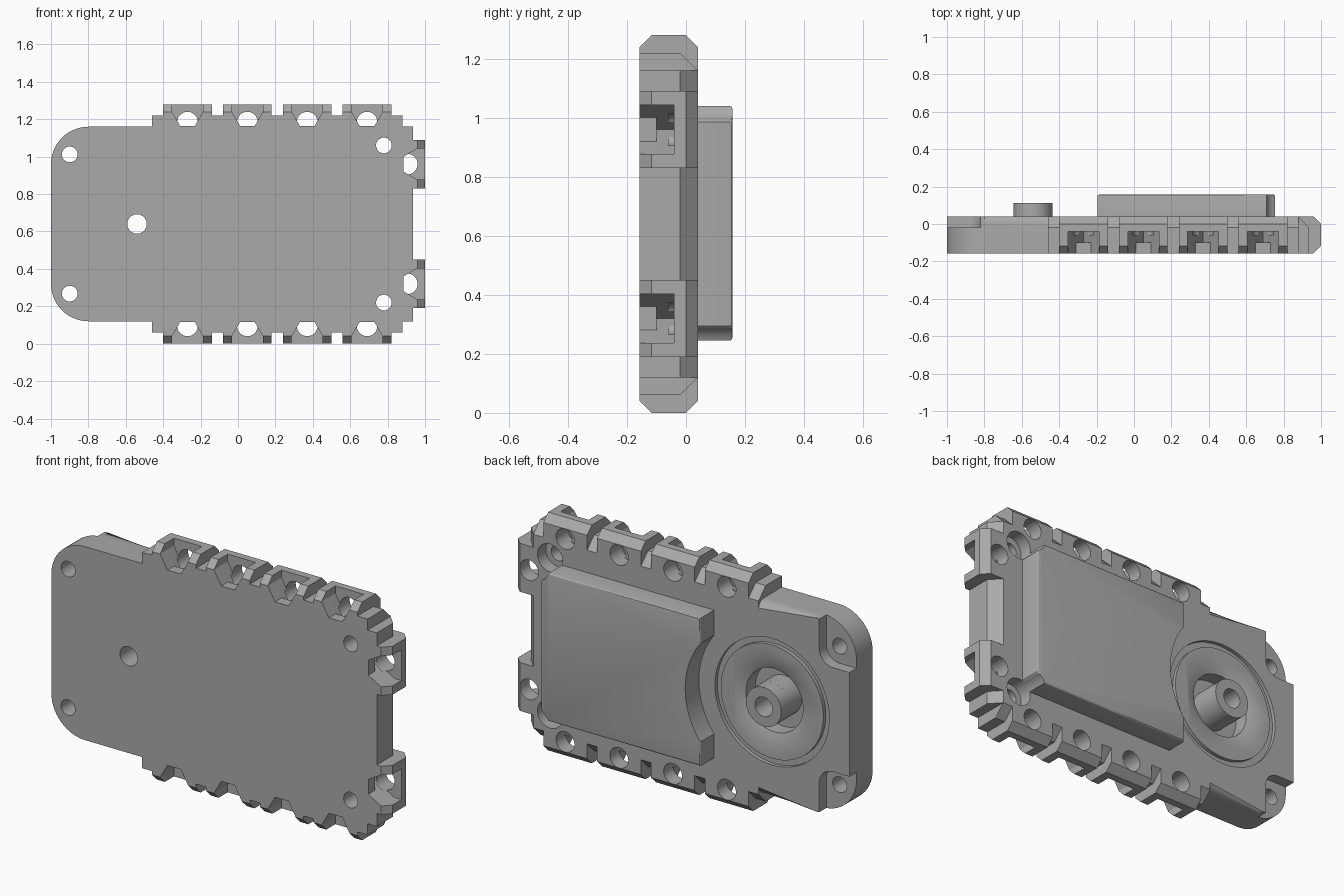
import bpy, bmesh, math

if "Cube" in bpy.data.objects:
    bpy.data.objects.remove(bpy.data.objects["Cube"], do_unlink=True)

FRONT, BACK, TOP, MID = -0.157, 0.04, 1.28, 0.64

grey = bpy.data.materials.new("plain_grey")
grey.use_nodes = True
grey.diffuse_color = (0.4, 0.4, 0.4, 1)
grey.node_tree.nodes["Principled BSDF"].inputs["Base Color"].default_value = (0.4, 0.4, 0.4, 1)


def to_object(name, bm):
    bmesh.ops.recalc_face_normals(bm, faces=bm.faces)
    mesh = bpy.data.meshes.new(name)
    bm.to_mesh(mesh)
    bm.free()
    mesh.materials.append(grey)
    obj = bpy.data.objects.new(name, mesh)
    bpy.context.collection.objects.link(obj)
    return obj


def prism(name, profile, start, end, place, bevel=None):
    """Extrude a 2D profile; place(a, b, depth) gives the 3D point."""
    bm = bmesh.new()
    rings = [[bm.verts.new(place(a, b, d)) for a, b in profile] for d in (start, end)]
    bm.faces.new(rings[0])
    bm.faces.new(rings[1][::-1])
    n = len(profile)
    for i in range(n):
        j = (i + 1) % n
        bm.faces.new((rings[0][i], rings[0][j], rings[1][j], rings[1][i]))
    if bevel:
        width, segments, keep = bevel
        rim = set(rings[1])
        edges = [e for e in bm.edges if set(e.verts) <= rim
                 and keep((e.verts[0].co + e.verts[1].co) / 2)]
        bmesh.ops.bevel(bm, geom=edges, offset=width, segments=segments,
                        profile=0.5, affect='EDGES')
    return to_object(name, bm)


def along_y(a, b, d):
    return (a, d, b)


def circle(x, z, r, n=48):
    return [(x + r * math.cos(2 * math.pi * i / n), z + r * math.sin(2 * math.pi * i / n))
            for i in range(n)]


def cylinder(name, x, z, r, start, end, n=48):
    return prism(name, circle(x, z, r, n), start, end, along_y)


def arc(x, z, r, first, last, n=14):
    return [(x + r * math.cos(math.radians(first + (last - first) * i / n)),
             z + r * math.sin(math.radians(first + (last - first) * i / n)))
            for i in range(n + 1)]


def lathe(name, profile, x, z, n=64):
    """Closed (radius, depth) profile turned around the y axis."""
    bm = bmesh.new()
    rings = []
    for i in range(n):
        t = 2 * math.pi * i / n
        rings.append([bm.verts.new((x + r * math.cos(t), y, z + r * math.sin(t)))
                      for r, y in profile])
    for i in range(n):
        a, b = rings[i], rings[(i + 1) % n]
        for k in range(len(profile)):
            m = (k + 1) % len(profile)
            bm.faces.new((a[k], a[m], b[m], b[k]))
    return to_object(name, bm)


def combine(target, others, operation):
    for other in others:
        mod = target.modifiers.new("cut", 'BOOLEAN')
        mod.operation = operation
        mod.solver = 'EXACT'
        mod.object = other
    bpy.context.view_layer.update()
    deps = bpy.context.evaluated_depsgraph_get()
    mesh = bpy.data.meshes.new_from_object(target.evaluated_get(deps))
    target.modifiers.clear()
    target.data = mesh
    for other in others:
        bpy.data.objects.remove(other, do_unlink=True)


# Main block with a chamfered back edge
block_profile = [(FRONT, 0.06), (-0.02, 0.06), (BACK, 0.12),
                 (BACK, TOP - 0.12), (-0.02, TOP - 0.06), (FRONT, TOP - 0.06)]
body = prism("case_body", block_profile, -0.46, 0.88, lambda a, b, d: (d, a, b))
adds, cuts = [], []

# End block towards +x
end_profile = [(0.5, FRONT), (0.935, FRONT), (0.935, -0.02), (0.88, BACK), (0.5, BACK)]
adds.append(prism("end_block", end_profile, 0.12, TOP - 0.12, lambda a, b, d: (a, b, d)))

# Rounded end towards -x, filleted around the back
outline = ([(-0.4, TOP - 0.12)] + arc(-0.8, TOP - 0.32, 0.2, 90, 180)
           + arc(-0.8, 0.32, 0.2, 180, 270) + [(-0.4, 0.12)])
adds.append(prism("rounded_end", outline, FRONT, BACK, along_y,
                  (0.045, 6, lambda c: c.x < -0.41)))

# Lugs with undercut pockets and through holes on three edges
sides = [(lambda u, y, v, c=c: (c + u, y, TOP + v)) for c in (-0.27, 0.05, 0.37, 0.69)]
sides += [(lambda u, y, v, c=c: (c + u, y, -v)) for c in (-0.27, 0.05, 0.37, 0.69)]
sides += [(lambda u, y, v, c=c: (1 + v, y, c + u)) for c in (0.32, 0.96)]
lug_profile = [(FRONT, -0.2), (FRONT, -0.04), (-0.117, 0), (0, 0), (BACK, -0.04), (BACK, -0.2)]
pocket = [(-0.083, 0.05), (-0.083, -0.04), (-0.04, -0.115),
          (0.04, -0.115), (0.083, -0.04), (0.083, 0.05)]
undercut = [(-0.083, 0.05), (-0.083, -0.04), (0, -0.19), (0.083, -0.04), (0.083, 0.05)]
for side in sides:
    def across(a, b, d, side=side):
        return side(a, d, b)
    adds.append(prism("lug", lug_profile, -0.13, 0.13, lambda a, b, d, side=side: side(d, a, b)))
    cuts.append(prism("pocket", pocket, -0.3, -0.09, across))
    cuts.append(prism("undercut", undercut, -0.1, -0.04, across))
    cuts.append(prism("lug_hole", circle(0, -0.095, 0.055, 32), -0.06, 0.2, across))

# Raised back cover, notched around the wheel seat
cover_outline = [(-0.195, 0.245), (0.715, 0.245), (0.755, 0.295),
                 (0.755, 0.985), (0.715, 1.04), (-0.195, 1.04)]
cover = prism("back_cover", cover_outline, 0, 0.157, along_y, (0.01, 3, lambda c: True))
combine(cover, [cylinder("notch", -0.54, MID, 0.435, -0.1, 0.3, 96)], 'DIFFERENCE')
adds.append(cover)

# Wheel seat: outer groove and dished centre
cuts.append(lathe("groove", [(0.305, 0.02), (0.34, 0.02), (0.34, 0.1), (0.305, 0.1)], -0.54, MID))
cuts.append(lathe("dish", [(0.105, -0.06), (0.17, -0.06), (0.17, 0.02),
                           (0.225, BACK), (0.225, 0.1), (0.105, 0.1)], -0.54, MID))

# Screw holes, with corner recesses at one end and counterbores at the other
for flip in (False, True):
    def mirrored(a, b, d, flip=flip):
        return (a, d, TOP - b if flip else b)
    recess = [(-1.1, 1.3), (-1.1, 0.92)] + arc(-0.9, 1.0, 0.08, 270, 360, 8) + [(-0.82, 1.3)]
    cuts.append(prism("corner_recess", recess, -0.02, 0.2, mirrored))
    cuts.append(prism("screw_hole", circle(-0.9, 1.012, 0.042, 32), -0.3, 0.2, mirrored))
    cuts.append(prism("screw_hole", circle(0.78, 1.06, 0.042, 32), -0.3, 0.2, mirrored))
    cuts.append(prism("counterbore", circle(0.78, 1.06, 0.075, 32), -0.03, 0.3, mirrored))
cuts.append(cylinder("axle_hole", -0.54, MID, 0.052, -0.3, 0.3))

combine(body, adds, 'UNION')

# Hub standing in the dish
hub = cylinder("hub", -0.54, MID, 0.105, -0.1, 0.112)
combine(body, [hub], 'UNION')
combine(body, cuts, 'DIFFERENCE')

bpy.ops.object.select_all(action='DESELECT')
body.select_set(True)
bpy.context.view_layer.objects.active = body
bpy.ops.object.shade_smooth_by_angle(angle=math.radians(25))
